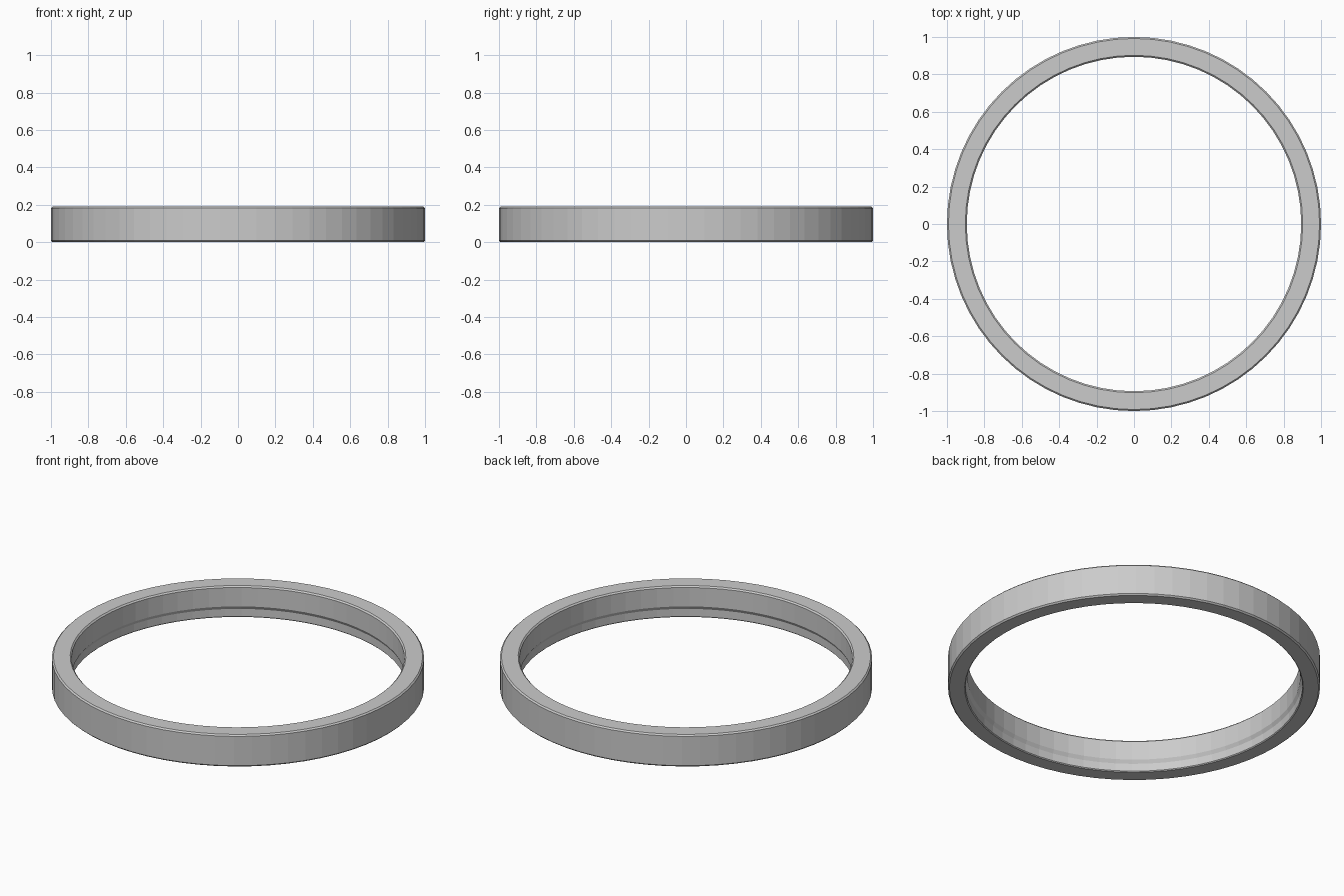
import bpy, bmesh, math

if "Cube" in bpy.data.objects:
    bpy.data.objects.remove(bpy.data.objects["Cube"])

SEGMENTS = 64
# Ring cross-section (radius, height): chamfered rim, tapered step inside near the bottom
PROFILE = [
    (0.992, 0.0), (1.0, 0.008), (1.0, 0.182), (0.992, 0.19),
    (0.902, 0.19), (0.894, 0.182), (0.894, 0.07), (0.905, 0.05),
    (0.905, 0.005), (0.91, 0.0),
]


def lathe(name, profile, segments):
    bm = bmesh.new()
    loops = []
    for i in range(segments):
        a = 2 * math.pi * i / segments
        loops.append([bm.verts.new((r * math.cos(a), r * math.sin(a), z))
                      for r, z in profile])
    n = len(profile)
    for i in range(segments):
        p, q = loops[i], loops[(i + 1) % segments]
        for j in range(n):
            k = (j + 1) % n
            bm.faces.new((p[j], q[j], q[k], p[k]))
    bmesh.ops.recalc_face_normals(bm, faces=bm.faces)
    mesh = bpy.data.meshes.new(name)
    bm.to_mesh(mesh)
    bm.free()
    obj = bpy.data.objects.new(name, mesh)
    bpy.context.collection.objects.link(obj)
    return obj


# Single ring, flat faceted
lathe("ring_band", PROFILE, SEGMENTS)
